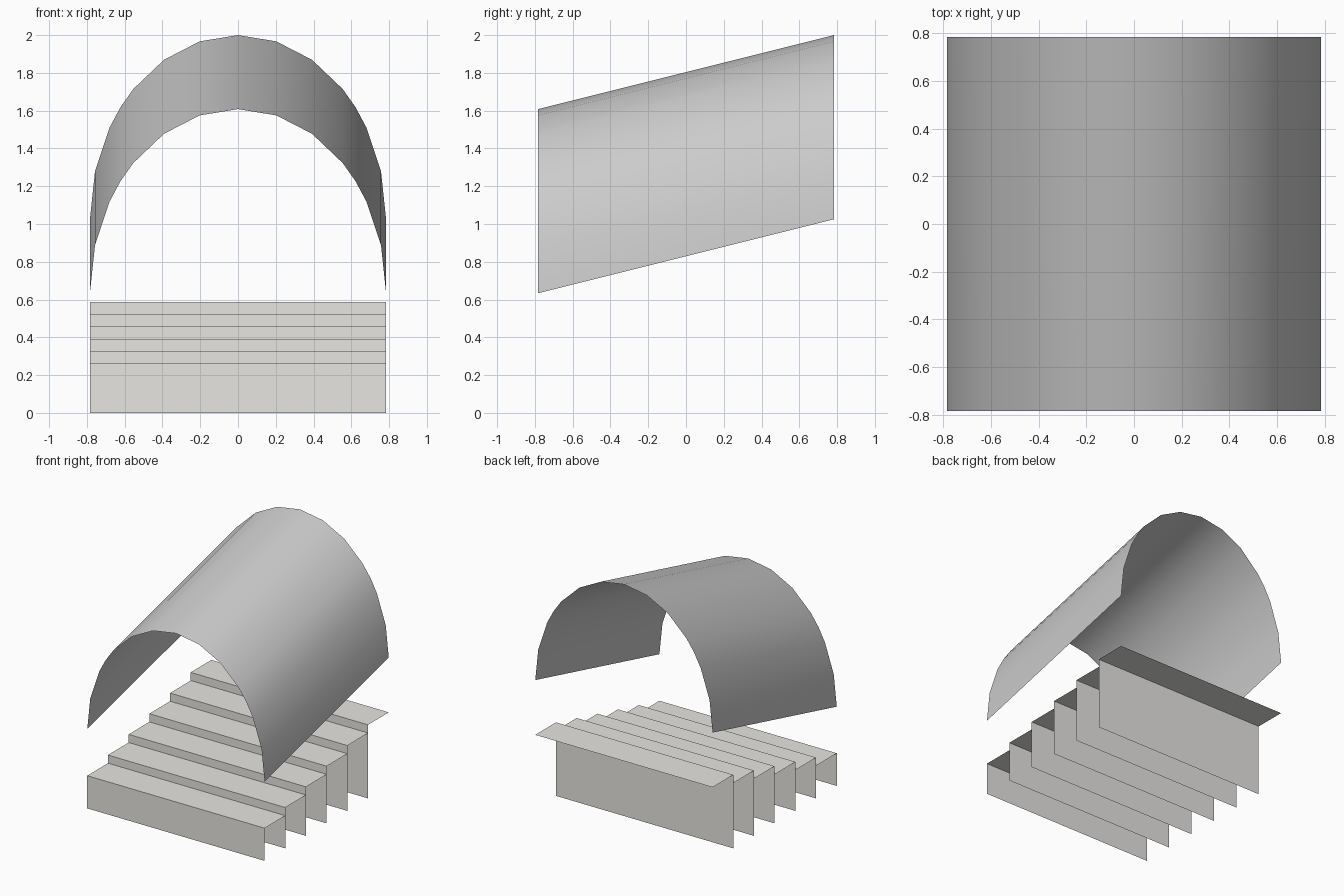
import bpy
from math import sin, cos, radians

if "Cube" in bpy.data.objects:
    bpy.data.objects.remove(bpy.data.objects["Cube"])

HALF = 0.784          # half of the width and depth
RISE = 0.0653         # height of one step
COUNT = 6


def make_part(name, verts, faces, color):
    mesh = bpy.data.meshes.new(name)
    mesh.from_pydata(verts, [], faces)
    obj = bpy.data.objects.new(name, mesh)
    bpy.context.collection.objects.link(obj)
    mat = bpy.data.materials.new(name + "_paint")
    mat.diffuse_color = (*color, 1)
    mat.use_nodes = True
    mat.node_tree.nodes["Principled BSDF"].inputs["Base Color"].default_value = mat.diffuse_color
    mesh.materials.append(mat)
    bpy.context.view_layer.objects.active = obj
    obj.select_set(True)
    bpy.ops.object.shade_smooth_by_angle(angle=radians(35))
    obj.select_set(False)
    return obj


# Stairs: thin sheets, every riser reaching the ground, with a flat tread on top
verts, faces = [], []
depth = 2 * HALF / COUNT
for i in range(COUNT):
    y, z, n = -HALF + i * depth, RISE * (i + 4), len(verts)
    for py, pz in ((y, 0), (y, z), (y + depth, z)):
        verts += [(-HALF, py, pz), (HALF, py, pz)]
    faces += [(n, n + 1, n + 3, n + 2), (n + 2, n + 3, n + 5, n + 4)]
make_part("stairs", verts, faces, (0.80, 0.79, 0.76))

# Vaulted ceiling: half-ellipse sheet that climbs with the stairs
half = [15, 30, 45, 52.5, 60, 75, 90]
angles = [-a for a in reversed(half)] + [0] + half
verts, faces = [], []
for a in angles:
    x = HALF * sin(radians(a))
    z = 1.025 + 0.975 * cos(radians(a))
    verts += [(x, -HALF, z - COUNT * RISE), (x, HALF, z)]
for i in range(len(angles) - 1):
    n = 2 * i
    faces.append((n, n + 2, n + 3, n + 1))
make_part("vaulted_ceiling", verts, faces, (0.68, 0.68, 0.71))
